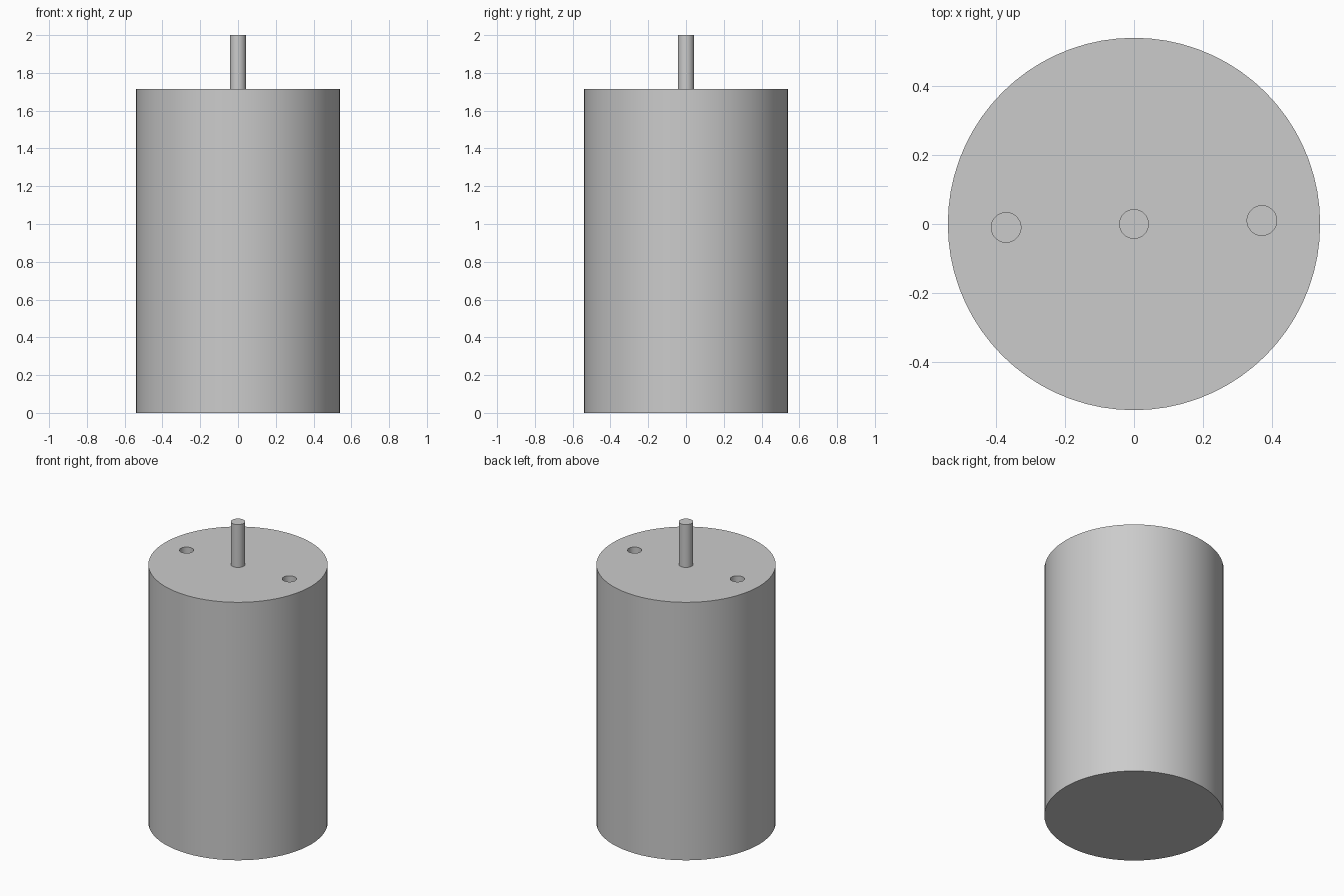
import bpy
import math

cube = bpy.data.objects.get("Cube")
if cube:
    bpy.data.objects.remove(cube, do_unlink=True)

BODY_R, BODY_TOP = 0.54, 1.715
PIN_R, TOTAL_H = 0.043, 2.0
HOLE_X, HOLE_Y, HOLE_DEPTH = 0.371, 0.01, 0.2

grey = bpy.data.materials.new("light grey metal")
grey.use_nodes = True
colour = (0.6, 0.6, 0.6, 1)
grey.diffuse_color = colour
grey.node_tree.nodes["Principled BSDF"].inputs["Base Color"].default_value = colour


def cylinder(name, radius, bottom, top, x=0, y=0, sides=48):
    """Upright cylinder between two heights."""
    bpy.ops.mesh.primitive_cylinder_add(
        vertices=sides, radius=radius, depth=top - bottom,
        location=(x, y, (bottom + top) / 2))
    obj = bpy.context.object
    obj.name = name
    obj.data.materials.append(grey)
    return obj


def smooth(obj):
    bpy.ops.object.select_all(action='DESELECT')
    obj.select_set(True)
    bpy.context.view_layer.objects.active = obj
    bpy.ops.object.shade_smooth_by_angle(angle=math.radians(30))


# Motor housing
housing = cylinder("housing", BODY_R, 0, BODY_TOP, sides=72)

# Two blind mounting holes, opposite each other in the top face
for side in (-1, 1):
    cutter = cylinder("hole_cutter", PIN_R, BODY_TOP - HOLE_DEPTH, BODY_TOP + 0.1,
                      side * HOLE_X, side * HOLE_Y)
    cut = housing.modifiers.new("mounting_hole", 'BOOLEAN')
    cut.operation = 'DIFFERENCE'
    cut.solver = 'EXACT'
    cut.object = cutter
    bpy.context.view_layer.objects.active = housing
    bpy.ops.object.modifier_apply(modifier=cut.name)
    bpy.data.objects.remove(cutter, do_unlink=True)
smooth(housing)

# Output shaft rising from the middle of the top face
smooth(cylinder("shaft", PIN_R, BODY_TOP - 0.02, TOTAL_H))
